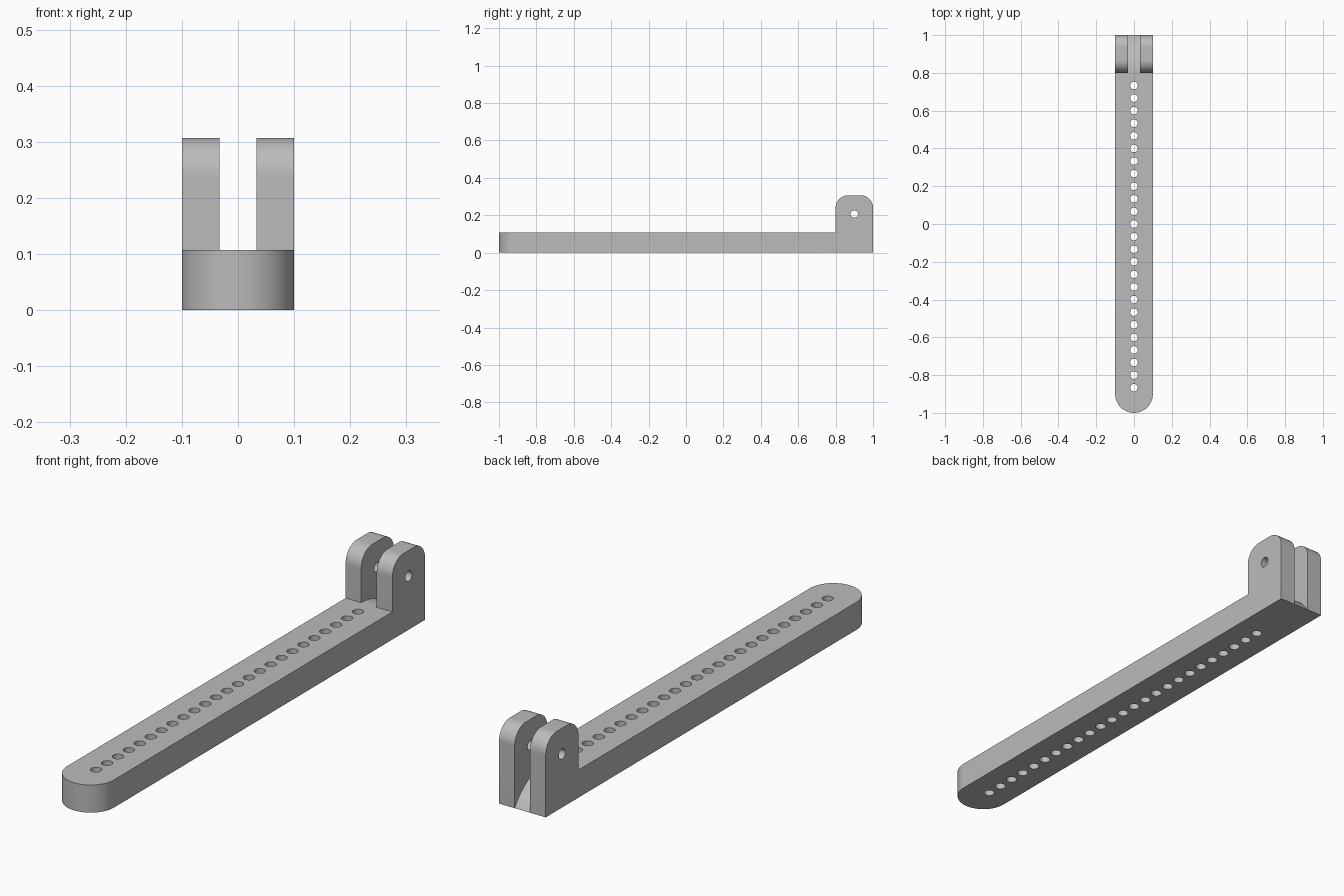
import bpy, bmesh, math
from mathutils import Vector, Matrix

cube = bpy.data.objects.get("Cube")
if cube:
    bpy.data.objects.remove(cube, do_unlink=True)

HALF = 0.1        # half width of the arm
THICK = 0.107     # thickness of the arm
TOP = 0.307       # top of the lugs
LUG = 0.8         # front of the lugs
SLOT = 0.033      # half width of the slot
PIN = 0.02        # radius of every hole
CORNER = 0.067    # rounding of the lugs

grey = bpy.data.materials.new("plain grey")
grey.use_nodes = True
colour = (0.5, 0.5, 0.5, 1)
grey.diffuse_color = colour
grey.node_tree.nodes["Principled BSDF"].inputs["Base Color"].default_value = colour


def arc(u, v, r, start, end, steps=24):
    angles = [math.radians(start + (end - start) * i / steps) for i in range(steps + 1)]
    return [(u + r * math.cos(a), v + r * math.sin(a)) for a in angles]


def prism(bm, points, axis, low, high):
    """Extrude a closed outline along x (outline in y, z) or z (outline in x, y)."""
    place = (lambda p: (low, *p)) if axis == "x" else (lambda p: (*p, low))
    move = Vector((high - low, 0, 0)) if axis == "x" else Vector((0, 0, high - low))
    face = bm.faces.new([bm.verts.new(place(p)) for p in points])
    out = bmesh.ops.extrude_face_region(bm, geom=[face])["geom"]
    bmesh.ops.translate(bm, vec=move, verts=[g for g in out if isinstance(g, bmesh.types.BMVert)])
    bmesh.ops.recalc_face_normals(bm, faces=bm.faces)


def finish(bm, name, helper=False):
    mesh = bpy.data.meshes.new(name)
    bm.to_mesh(mesh)
    bm.free()
    mesh.materials.append(grey)
    ob = bpy.data.objects.new(name, mesh)
    bpy.context.collection.objects.link(ob)
    ob.hide_render = helper
    return ob


# Arm with raised lugs: side outline across the full width
bm = bmesh.new()
side = [(-1, 0), (1, 0)]
side += arc(1 - CORNER, TOP - CORNER, CORNER, 0, 90)
side += arc(LUG + CORNER, TOP - CORNER, CORNER, 90, 180)
side += [(LUG, THICK), (-1, THICK)]
prism(bm, side, "x", -HALF, HALF)
arm = finish(bm, "slotted_arm")

# Cutter for the rounded front end: corners outside a half circle
bm = bmesh.new()
tip = arc(0, HALF - 1, HALF, 180, 360, 48)
prism(bm, tip + [(0.2, HALF - 1), (0.2, -1.2), (-0.2, -1.2), (-0.2, HALF - 1)], "z", -0.1, 0.5)
end_cutter = finish(bm, "end_cutter", True)

# Cutter for the slot between the lugs, with a floor curving down to the back
bm = bmesh.new()
radius = 0.24
fall = math.degrees(math.acos((1 - LUG) / radius))
floor = arc(LUG, THICK - radius, radius, 90, fall)
prism(bm, [(0.7, THICK)] + floor + [(1.1, 0), (1.1, 0.5), (0.7, 0.5)], "x", -SLOT, SLOT)
slot_cutter = finish(bm, "slot_cutter", True)

# Cutter for the row of holes and the cross pin hole
bm = bmesh.new()
for i in range(25):
    bmesh.ops.create_cone(bm, cap_ends=True, segments=32, radius1=PIN, radius2=PIN, depth=1,
                          matrix=Matrix.Translation((0, (i - 13) / 15, 0)))
bmesh.ops.create_cone(bm, cap_ends=True, segments=32, radius1=PIN, radius2=PIN, depth=1,
                      matrix=Matrix.Translation((0, 0.9, 0.207)) @ Matrix.Rotation(math.pi / 2, 4, "Y"))
hole_cutter = finish(bm, "hole_cutter", True)

# Apply the cuts and remove the cutters
cutters = (end_cutter, slot_cutter, hole_cutter)
for cutter in cutters:
    mod = arm.modifiers.new(cutter.name, "BOOLEAN")
    mod.operation, mod.solver, mod.object = "DIFFERENCE", "EXACT", cutter
bpy.context.view_layer.objects.active = arm
arm.select_set(True)
for cutter in cutters:
    bpy.ops.object.modifier_apply(modifier=cutter.name)
    bpy.data.objects.remove(cutter, do_unlink=True)
bpy.ops.object.shade_smooth_by_angle(angle=math.radians(30))
